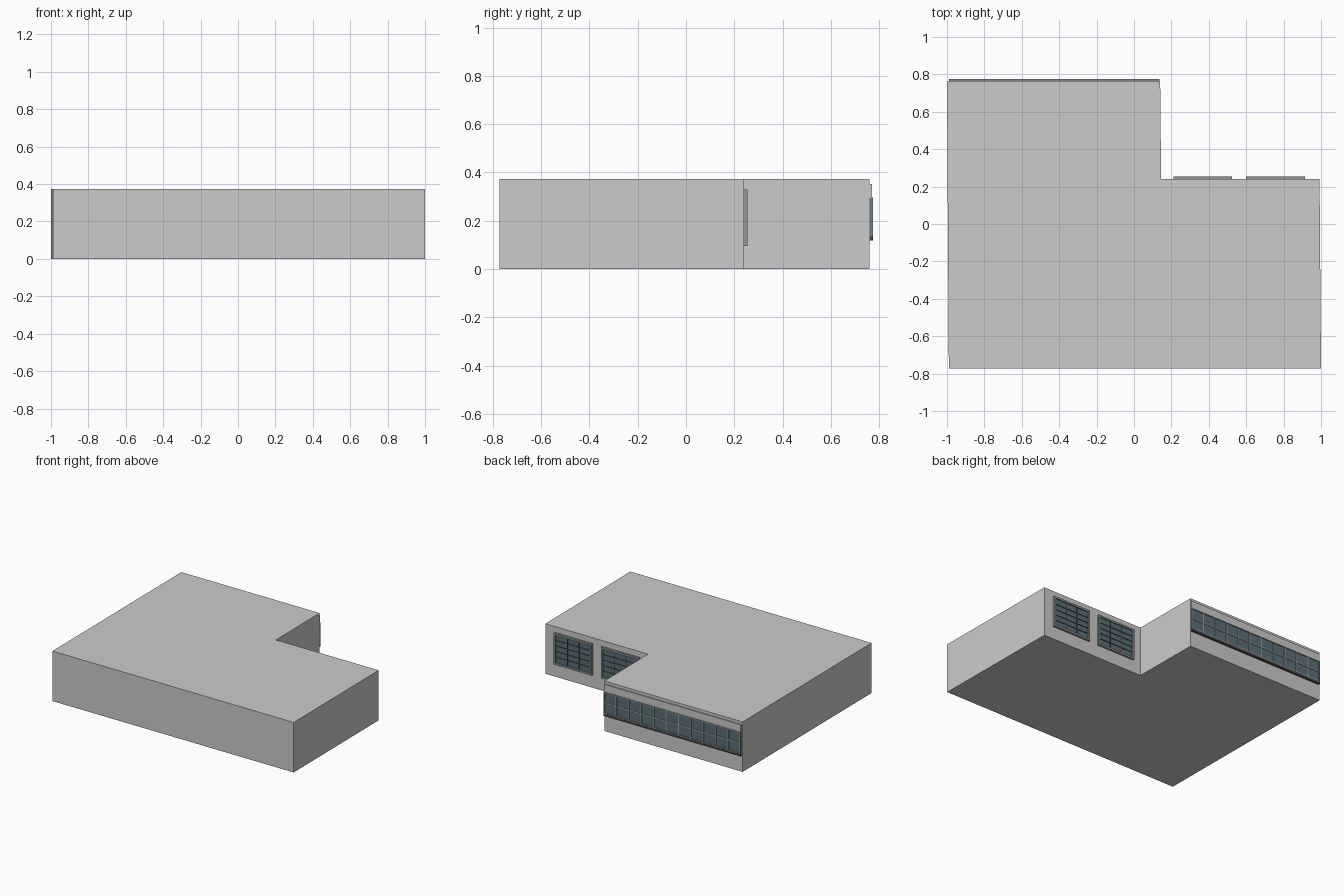
import bpy, bmesh

if "Cube" in bpy.data.objects:
    bpy.data.objects.remove(bpy.data.objects["Cube"])


def material(name, c):
    m = bpy.data.materials.new(name)
    m.diffuse_color = (*c, 1)
    m.use_nodes = True
    m.node_tree.nodes["Principled BSDF"].inputs["Base Color"].default_value = m.diffuse_color
    return m


GLASS = material("glass_blue", (0.10, 0.16, 0.19))
DARK = material("dark_metal", (0.06, 0.06, 0.065))
FRAME = material("frame_grey", (0.30, 0.31, 0.31))


def finish(name, bm, mat=None):
    bmesh.ops.recalc_face_normals(bm, faces=bm.faces)
    me = bpy.data.meshes.new(name)
    bm.to_mesh(me)
    bm.free()
    ob = bpy.data.objects.new(name, me)
    bpy.context.collection.objects.link(ob)
    if mat:
        me.materials.append(mat)
    return ob


def boxes(name, spans, mat=None):
    """One object from several (x0, x1, y0, y1, z0, z1) boxes."""
    bm = bmesh.new()
    for x0, x1, y0, y1, z0, z1 in spans:
        vs = bmesh.ops.create_cube(bm, size=1)["verts"]
        for v in vs:
            v.co.x = x1 if v.co.x > 0 else x0
            v.co.y = y1 if v.co.y > 0 else y0
            v.co.z = z1 if v.co.z > 0 else z0
    return finish(name, bm, mat)


def grid_bars(x0, x1, z0, z1, cols, rows, w, y0, y1):
    """Evenly spaced upright and level glazing bars."""
    bars = []
    for i in range(1, cols):
        x = x0 + (x1 - x0) * i / cols
        bars.append((x - w, x + w, y0, y1, z0, z1))
    for j in range(1, rows):
        z = z0 + (z1 - z0) * j / rows
        bars.append((x0, x1, y0, y1 - 0.001, z - w, z + w))
    return bars


def border(x0, x1, z0, z1, w, y0, y1):
    return [(x0, x1, y0, y1, z0, z0 + w), (x0, x1, y0, y1, z1 - w, z1),
            (x0, x0 + w, y0, y1, z0 + w, z1 - w), (x1 - w, x1, y0, y1, z0 + w, z1 - w)]


# L-shaped building block
outline = [(-0.99, -0.772), (1, -0.772), (0.992, 0.24), (0.145, 0.24), (0.14, 0.761), (-1, 0.761)]
bm = bmesh.new()
base = bm.faces.new([bm.verts.new((x, y, 0)) for x, y in outline])
top = bmesh.ops.extrude_face_region(bm, geom=[base])["geom"]
bmesh.ops.translate(bm, vec=(0, 0, 0.373), verts=[g for g in top if isinstance(g, bmesh.types.BMVert)])
finish("building", bm)

# Long window strip on the back of the wing
X0, X1 = -0.99, 0.137
boxes("fascia_band", [(X0, X1, 0.755, 0.77, 0.295, 0.352)])
boxes("strip_glass", [(X0, X1, 0.755, 0.769, 0.135, 0.295)], GLASS)
boxes("strip_bars", grid_bars(X0, X1, 0.135, 0.295, 11, 2, 0.004, 0.76, 0.773)
      + border(X0, X1, 0.135, 0.297, 0.007, 0.76, 0.774), FRAME)
boxes("strip_sill", [(X0, X1, 0.755, 0.775, 0.118, 0.135)], DARK)

# Two square windows in the recess
for side, x0 in (("inner", 0.21), ("outer", 0.60)):
    x1, z0, z1 = x0 + 0.315, 0.095, 0.33
    boxes(side + "_window_glass", [(x0 + 0.01, x1 - 0.01, 0.235, 0.246, z0 + 0.01, z1 - 0.01)], GLASS)
    boxes(side + "_window_frame", border(x0, x1, z0, z1, 0.014, 0.235, 0.254), FRAME)
    boxes(side + "_window_bars",
          grid_bars(x0 + 0.014, x1 - 0.014, z0 + 0.014, z1 - 0.014, 3, 5, 0.003, 0.24, 0.25), DARK)
